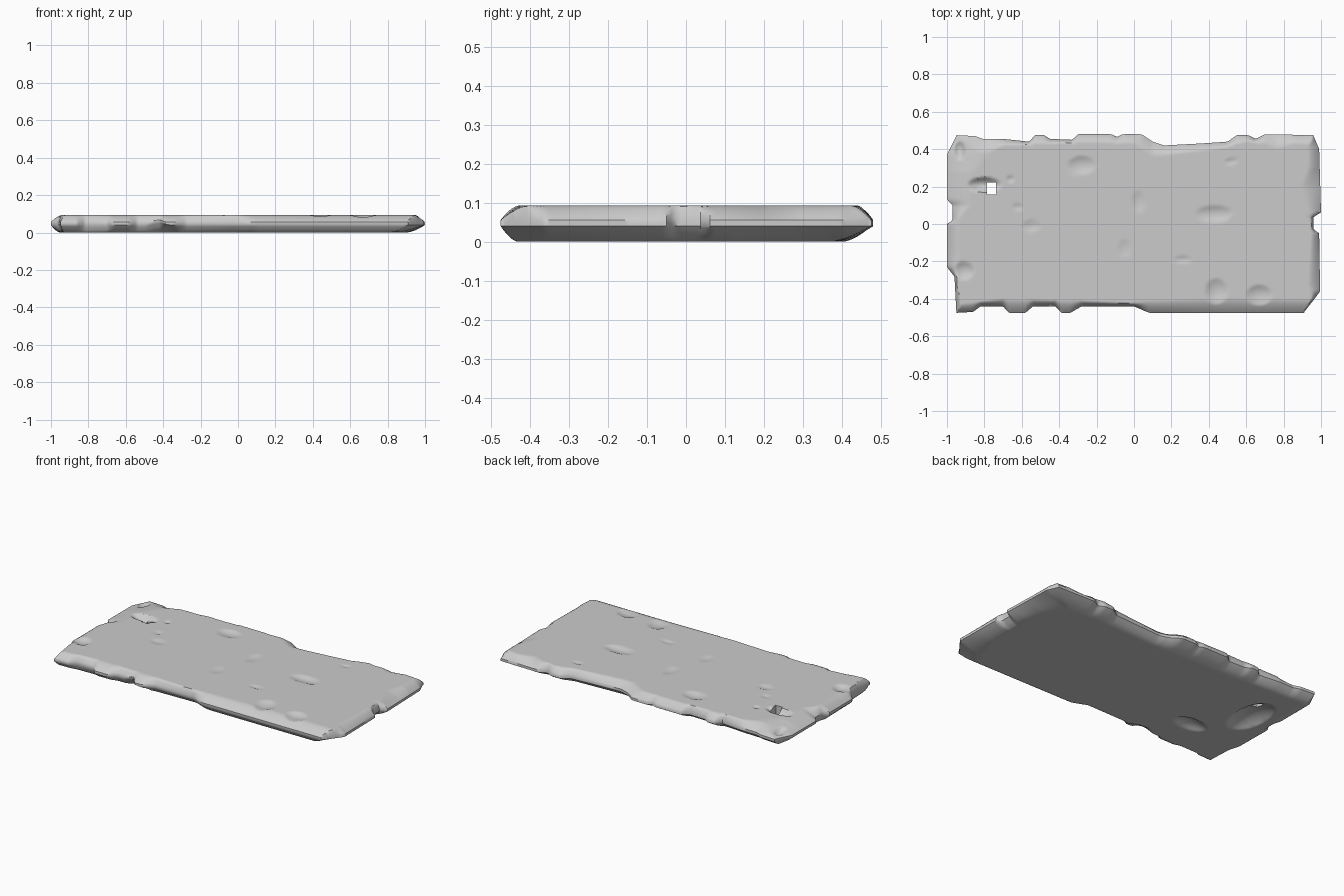
import bpy, bmesh, math

if "Cube" in bpy.data.objects:
    bpy.data.objects.remove(bpy.data.objects["Cube"])

TOP, RIM_HI, RIM_LO = 0.093, 0.056, 0.04
NX, NY = 180, 96


def curve(pts):
    """Piecewise-linear function through (position, value) pairs."""
    def f(p):
        if p <= pts[0][0]:
            return pts[0][1]
        for (a, va), (b, vb) in zip(pts, pts[1:]):
            if p <= b:
                return va + (vb - va) * (p - a) / (b - a)
        return pts[-1][1]
    return f


# Chipped outline, one profile per edge
back = curve([(-.95, .475), (-.85, .47), (-.81, .455), (-.7, .455), (-.56, .44), (-.53, .475),
              (-.48, .475), (-.45, .455), (-.33, .45), (-.3, .48), (-.12, .48), (-.09, .465),
              (-.06, .48), (.04, .48), (.1, .44), (.16, .42), (.35, .43), (.5, .44),
              (.55, .475), (.61, .475), (.65, .455), (.7, .48), (.96, .475)])
front = curve([(-.95, -.475), (-.86, -.47), (-.82, -.44), (-.7, -.44), (-.67, -.475), (-.58, -.475),
               (-.54, -.44), (-.42, -.44), (-.39, -.475), (-.34, -.475), (-.28, -.44), (0, -.44),
               (.08, -.475), (.9, -.475)])
left = curve([(-.47, -.95), (-.28, -.96), (-.23, -1), (0, -1), (.02, -.97), (.1, -.97),
              (.13, -1), (.37, -1), (.47, -.95)])
right = curve([(-.47, .91), (-.42, .95), (-.36, .995), (-.05, .99), (-.03, .96), (.04, .96),
               (.06, 1), (.4, .99), (.47, .96)])

# Limits of the flat top: back, front, left, right
flat_top = (
    curve([(-.95, .4), (-.86, .33), (-.7, .42), (-.3, .435), (0, .43), (.1, .36), (.2, .37),
           (.5, .41), (.6, .44), (.7, .43), (.76, .4), (.86, .43), (.95, .42)]),
    curve([(-.95, -.43), (-.7, -.4), (-.3, -.41), (0, -.425), (.07, -.41), (.5, -.395), (.93, -.4)]),
    curve([(-.45, -.92), (-.3, -.95), (-.15, -.93), (.03, -.94), (.1, -.87), (.28, -.85), (.42, -.72)]),
    curve([(-.4, .95), (-.33, .93), (0, .95), (.2, .89), (.3, .93), (.42, .93)]))
# Limits of the flat underside
flat_bottom = (
    curve([(-.9, .4), (-.5, .38), (.1, .36), (.6, .38), (.9, .36)]),
    curve([(-.9, -.42), (-.3, -.4), (0, -.39), (.1, -.43), (.9, -.43)]),
    curve([(-.4, -.93), (0, -.95), (.2, -.92), (.4, -.93)]),
    curve([(-.43, .8), (-.2, .88), (.12, .9), (.25, .86), (.37, .78)]))

# Worn pits: x, y, radius x, radius y, depth
pits_top = [(-.28, .315, .075, .05, .012), (.43, .055, .1, .045, .012), (.025, .12, .035, .06, .007),
            (-.05, -.13, .035, .05, .005), (.26, -.19, .05, .02, .006), (.44, -.36, .06, .07, .015),
            (.67, -.38, .07, .055, .015), (-.55, -.01, .05, .03, .007), (-.66, .24, .02, .02, .008),
            (.52, .335, .035, .018, .006), (-.91, -.25, .055, .05, .015), (-.62, .09, .03, .02, .006),
            (-.8, .21, .09, .04, .03), (-.93, .39, .03, .05, .015)]
pits_bottom = [(-.79, .1, .1, .18, .04), (-.58, -.19, .11, .06, .025), (-.4, -.43, .09, .05, .02)]


def rounded(x, y, flat):
    """0 at the rim, 1 on the flat area, quarter-round between."""
    fb, ff, fl, fr = flat
    t = min((back(x) - y) / max(back(x) - fb(x), .015),
            (y - front(x)) / max(ff(x) - front(x), .015),
            (x - left(y)) / max(fl(y) - left(y), .015),
            (right(y) - x) / max(right(y) - fr(y), .015))
    t = min(max(t, 0), 1)
    return 1 - (1 - t) ** 1.7


def pit(x, y, pits):
    depth = 0
    for px, py, rx, ry, d in pits:
        q = ((x - px) / rx) ** 2 + ((y - py) / ry) ** 2
        depth = max(depth, d * (1 - q))
    return depth


def spread(i, n):
    s = 2 * i / n - 1
    return .55 * s + .45 * math.sin(s * math.pi / 2)


bm = bmesh.new()
upper, lower = {}, {}
for i in range(NX + 1):
    for j in range(NY + 1):
        u, v = spread(i, NX), spread(j, NY)
        l, r = left(v * .475), right(v * .475)
        x = (l + r) / 2 + u * (r - l) / 2
        f, b = front(x), back(x)
        # chips fade out within the slab interior
        y = (f + b) / 2 + v * (b - f) / 2
        zt = RIM_HI + (TOP - RIM_HI) * rounded(x, y, flat_top) - pit(x, y, pits_top)
        zb = RIM_LO * (1 - rounded(x, y, flat_bottom)) + pit(x, y, pits_bottom)
        upper[i, j] = bm.verts.new((x, y, max(zt, zb + .01)))
        lower[i, j] = bm.verts.new((x, y, zb))

# Upper and lower skins, leaving the worn-through hole open
for i in range(NX):
    for j in range(NY):
        q = [(i, j), (i + 1, j), (i + 1, j + 1), (i, j + 1)]
        cx = sum(upper[k].co.x for k in q) / 4
        cy = sum(upper[k].co.y for k in q) / 4
        if abs(cx + .76) < .024 and abs(cy - .19) < .028:
            continue
        bm.faces.new([upper[k] for k in q])
        bm.faces.new([lower[k] for k in reversed(q)])

# Walls around the rim and the hole
partner = {upper[k]: lower[k] for k in upper}
for e in [e for e in bm.edges if len(e.link_faces) == 1 and e.verts[0] in partner]:
    a, b = e.verts
    bm.faces.new((a, b, partner[b], partner[a]))
bmesh.ops.delete(bm, geom=[v for v in bm.verts if not v.link_faces], context='VERTS')
bmesh.ops.recalc_face_normals(bm, faces=bm.faces)

mesh = bpy.data.meshes.new("stone_slab")
bm.to_mesh(mesh)
bm.free()
slab = bpy.data.objects.new("stone_slab", mesh)
bpy.context.collection.objects.link(slab)
bpy.context.view_layer.objects.active = slab
slab.select_set(True)
bpy.ops.object.shade_smooth_by_angle(angle=math.radians(40))
